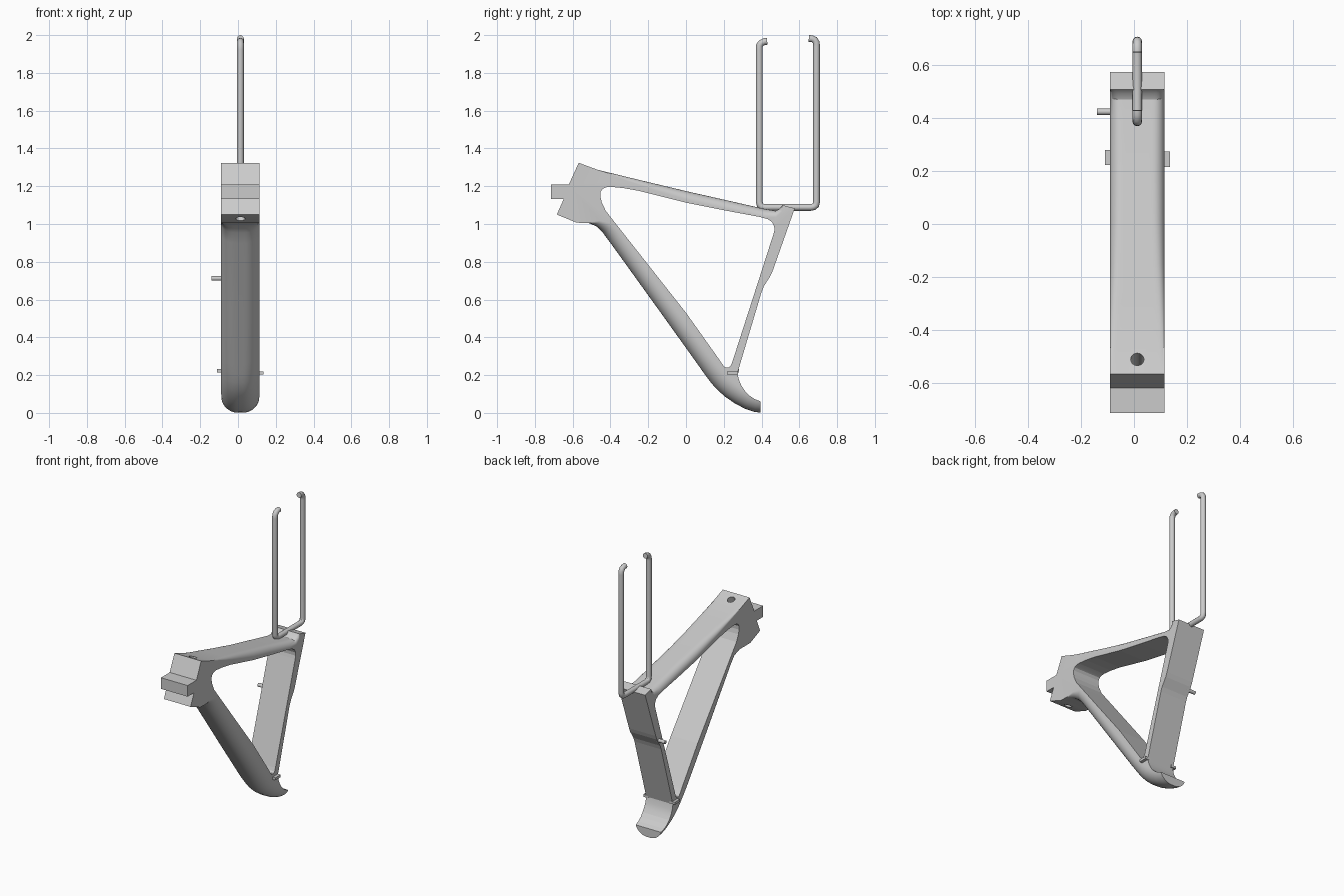
import bpy, bmesh, math
from mathutils import Vector

if "Cube" in bpy.data.objects:
    bpy.data.objects.remove(bpy.data.objects["Cube"])

XC, HALF = 0.0125, 0.1025      # centre and half width of the frame in x

gray = bpy.data.materials.new("light gray")
gray.diffuse_color = (0.6, 0.6, 0.6, 1)
gray.use_nodes = True
gray.node_tree.nodes["Principled BSDF"].inputs["Base Color"].default_value = gray.diffuse_color


def add_object(name, bm):
    bmesh.ops.recalc_face_normals(bm, faces=bm.faces)
    me = bpy.data.meshes.new(name)
    bm.to_mesh(me)
    bm.free()
    me.materials.append(gray)
    ob = bpy.data.objects.new(name, me)
    bpy.context.collection.objects.link(ob)
    return ob


def loft(name, profile, half, slices):
    """Side profile (y, z, edge radius) stacked across x with rounded edges."""
    n = len(profile)
    pts = [Vector(p[:2]) for p in profile]
    area = sum(pts[i - 1].x * pts[i].y - pts[i].x * pts[i - 1].y for i in range(n))
    sign = 1 if area > 0 else -1
    inward = []
    for i in range(n):
        a = (pts[i] - pts[i - 1]).normalized()
        b = (pts[(i + 1) % n] - pts[i]).normalized()
        d = (a + b).normalized()
        inward.append(Vector((-d.y, d.x)) * sign)
    bm = bmesh.new()
    rings = []
    for s in range(slices + 1):
        x = half * math.sin(math.pi * (s / slices - 0.5))
        ring = []
        for p, nrm, prof in zip(pts, inward, profile):
            r = prof[2]
            d = min(r, max(0, abs(x) - (half - r)))
            q = p + nrm * (r - math.sqrt(max(0, r * r - d * d)))
            ring.append(bm.verts.new((XC + x, q.x, q.y)))
        rings.append(ring)
    for r0, r1 in zip(rings, rings[1:]):
        for i in range(n):
            j = (i + 1) % n
            bm.faces.new((r0[i], r0[j], r1[j], r1[i]))
    bm.faces.new(rings[0])
    bm.faces.new(rings[-1])
    return add_object(name, bm)


def cylinder(name, a, b, radius, sides=24):
    a, b = Vector(a), Vector(b)
    bm = bmesh.new()
    bmesh.ops.create_cone(bm, cap_ends=True, segments=sides, radius1=radius,
                          radius2=radius, depth=(b - a).length)
    rot = (b - a).to_track_quat('Z', 'Y').to_matrix().to_4x4()
    bmesh.ops.transform(bm, matrix=rot, verts=bm.verts)
    bmesh.ops.translate(bm, vec=(a + b) / 2, verts=bm.verts)
    return add_object(name, bm)


def box(name, lo, hi):
    bm = bmesh.new()
    bmesh.ops.create_cube(bm, size=1)
    for v in bm.verts:
        v.co = [l + (c + 0.5) * (h - l) for c, l, h in zip(v.co, lo, hi)]
    return add_object(name, bm)


def smooth(ob, angle=30):
    bpy.ops.object.select_all(action='DESELECT')
    ob.select_set(True)
    bpy.context.view_layer.objects.active = ob
    bpy.ops.object.shade_smooth_by_angle(angle=math.radians(angle))


# Frame outline: square head block, rounded down tube, rounded top tube
outline = [
    (-0.568, 1.324, 0), (-0.62, 1.21, 0), (-0.716, 1.21, 0), (-0.716, 1.133, 0),
    (-0.647, 1.133, 0), (-0.684, 1.05, 0), (-0.579, 1.007, 0),
    (-0.515, 1.005, 0), (-0.475, 0.988, 0.035), (-0.441, 0.955, 0.07),
    (-0.40, 0.90, 0.075), (-0.15, 0.553, 0.075), (0.06, 0.26, 0.08),
    (0.10, 0.203, 0.085), (0.132, 0.16, 0.09), (0.166, 0.122, 0.09),
    (0.208, 0.085, 0.09), (0.256, 0.052, 0.09), (0.31, 0.023, 0.09),
    (0.36, 0.006, 0.09), (0.40, 0.0, 0.09), (0.70, 0.0, 0.09),
    (0.70, 1.05, 0), (0.51, 1.10, 0), (0.495, 1.08, 0.02), (0.472, 1.07, 0.035),
    (0.415, 1.08, 0.045), (0.20, 1.129, 0.045), (0.018, 1.17, 0.045),
    (-0.15, 1.21, 0.035), (-0.30, 1.246, 0.02), (-0.468, 1.287, 0)]
frame = loft("frame", outline, HALF, 28)

# Triangular opening between the three tubes
opening = [
    (-0.425, 1.07), (-0.446, 1.115), (-0.453, 1.145), (-0.452, 1.17),
    (-0.442, 1.186), (-0.425, 1.194), (-0.40, 1.197), (-0.33, 1.19),
    (-0.246, 1.175), (0, 1.113), (0.20, 1.073), (0.388, 1.038), (0.432, 1.026),
    (0.456, 1.01), (0.467, 0.987), (0.468, 0.965), (0.462, 0.943),
    (0.246, 0.272), (0.237, 0.25), (0.225, 0.24), (0.21, 0.24), (0.198, 0.25),
    (0.167, 0.295), (0.0, 0.53), (-0.38, 1.012)]
# Rear face of the seat tube and the hollow above the tail
rear = [
    (0.596, 1.14), (0.46, 0.755), (0.447, 0.725), (0.412, 0.67), (0.40, 0.64),
    (0.272, 0.21), (0.28, 0.175), (0.293, 0.145), (0.312, 0.116), (0.335, 0.092),
    (0.362, 0.074), (0.394, 0.061), (0.394, -0.1), (0.8, -0.1), (0.8, 1.14)]
cutters = [loft("opening_cutter", [p + (0,) for p in opening], 0.2, 1),
           loft("rear_cutter", [p + (0,) for p in rear], 0.2, 1),
           cylinder("head_hole_cutter", (XC, -0.48, 1.38), (XC, -0.67, 0.93), 0.025)]
for c in cutters:
    mod = frame.modifiers.new(c.name, 'BOOLEAN')
    mod.operation = 'DIFFERENCE'
    mod.solver = 'EXACT'
    mod.object = c
    smooth(frame)
    bpy.ops.object.modifier_apply(modifier=mod.name)
for c in cutters:
    bpy.data.objects.remove(c)
smooth(frame)

# Wire holder: tall open U with hooked tips
corners = [(0.388, 1.088), (0.691, 1.088)]
path = [(0.43, 1.967), (0.415, 1.966), (0.398, 1.958), (0.389, 1.945), (0.388, 1.925)]
path += [(0.388, 1.118), (0.392, 1.10), (0.402, 1.091), (0.42, 1.088)]
path += [(0.66, 1.088), (0.677, 1.091), (0.688, 1.10), (0.691, 1.118)]
path += [(0.691, 1.94), (0.69, 1.96), (0.681, 1.975), (0.666, 1.981), (0.65, 1.982)]
curve = bpy.data.curves.new("wire_holder", 'CURVE')
curve.dimensions = '3D'
curve.bevel_depth = 0.018
curve.bevel_resolution = 4
curve.use_fill_caps = True
spline = curve.splines.new('POLY')
spline.points.add(len(path) - 1)
for pt, (y, z) in zip(spline.points, path):
    pt.co = (XC, y, z, 1)
curve.materials.append(gray)
wire = bpy.data.objects.new("wire_holder", curve)
bpy.context.collection.objects.link(wire)
bpy.ops.object.select_all(action='DESELECT')
wire.select_set(True)
bpy.context.view_layer.objects.active = wire
bpy.ops.object.convert(target='MESH')
smooth(bpy.context.view_layer.objects.active, 40)

# Side peg on the seat tube and two small tabs above the tail
smooth(cylinder("side_peg", (-0.14, 0.425, 0.712), (-0.06, 0.425, 0.712), 0.012))
box("left_tab", (-0.11, 0.224, 0.215), (-0.07, 0.28, 0.232))
box("right_tab", (0.095, 0.216, 0.203), (0.136, 0.274, 0.22))
